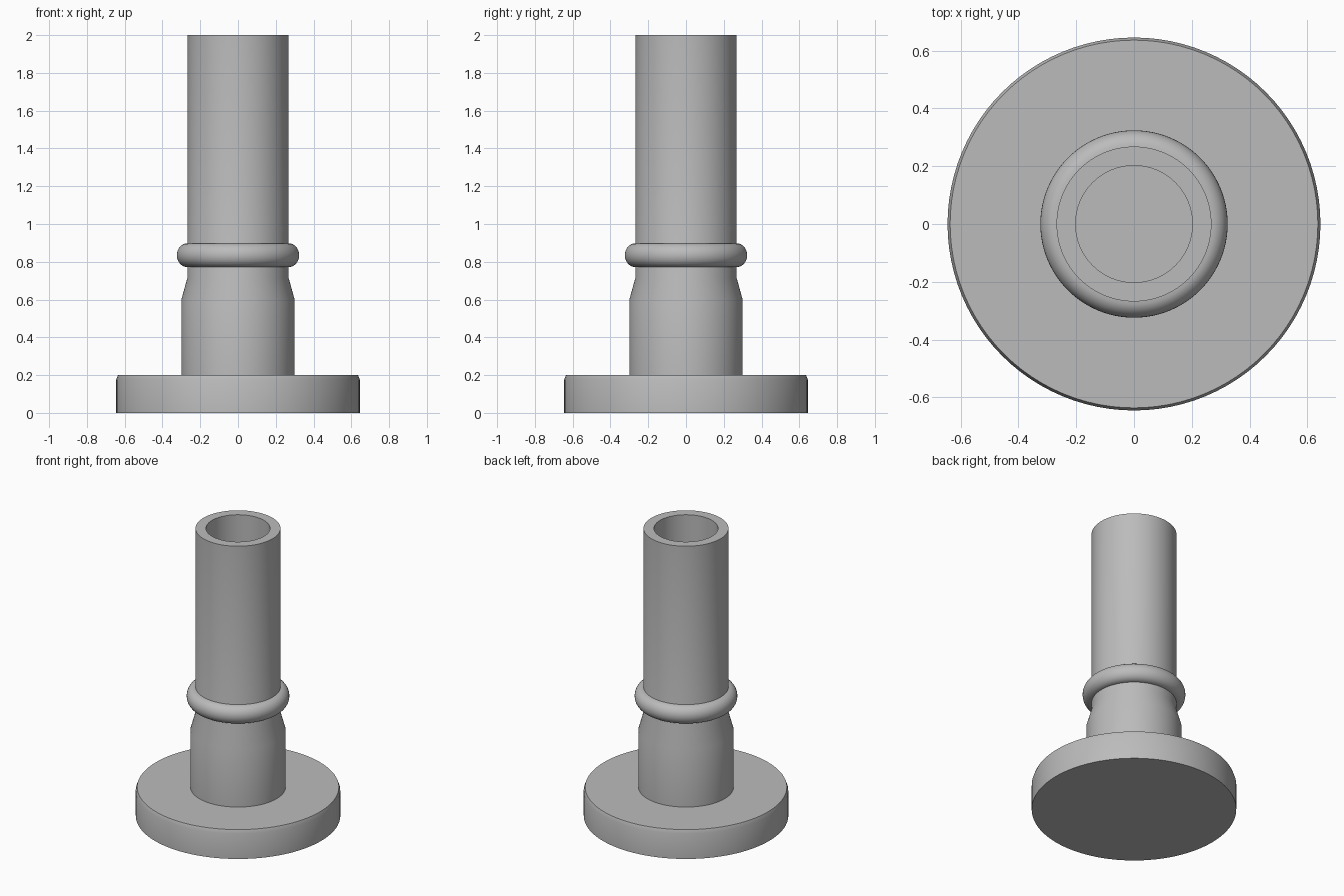
import bpy
import bmesh
import math

if "Cube" in bpy.data.objects:
    bpy.data.objects.remove(bpy.data.objects["Cube"], do_unlink=True)

SIDES = 96

grey = bpy.data.materials.new("plain grey")
grey.use_nodes = True
COLOUR = (0.5, 0.5, 0.5, 1)
grey.diffuse_color = COLOUR
grey.node_tree.nodes["Principled BSDF"].inputs["Base Color"].default_value = COLOUR


def lathe(name, profile, closed=False):
    """Spin (radius, height) points about the z axis."""
    bm = bmesh.new()
    verts = [bm.verts.new((r, 0, z)) for r, z in profile]
    pairs = list(zip(verts, verts[1:]))
    if closed:
        pairs.append((verts[-1], verts[0]))
    edges = [bm.edges.new(p) for p in pairs]
    bmesh.ops.spin(bm, geom=verts + edges, cent=(0, 0, 0), axis=(0, 0, 1),
                   angle=math.tau, steps=SIDES, use_merge=True)
    bmesh.ops.remove_doubles(bm, verts=bm.verts, dist=1e-5)
    bmesh.ops.recalc_face_normals(bm, faces=bm.faces)
    mesh = bpy.data.meshes.new(name)
    bm.to_mesh(mesh)
    bm.free()
    mesh.materials.append(grey)
    obj = bpy.data.objects.new(name, mesh)
    bpy.context.collection.objects.link(obj)
    bpy.ops.object.select_all(action="DESELECT")
    obj.select_set(True)
    bpy.context.view_layer.objects.active = obj
    bpy.ops.object.shade_smooth_by_angle(angle=math.radians(30))
    return obj


# Round foot with a slightly eased top edge
lathe("base_disc", [(0, 0), (0.645, 0), (0.645, 0.175), (0.636, 0.2), (0, 0.2)])

# Hollow tube: wide collar, tapered shoulder, straight barrel, open bore
lathe("hollow_tube", [(0.3, 0.2), (0.3, 0.6), (0.268, 0.715), (0.268, 2),
                      (0.202, 2), (0.202, 0.2)], closed=True)

# Rounded bead around the barrel
arc = [math.pi * (i / 16 - 0.5) for i in range(17)]
lathe("bead_ring", [(0.268 + 0.056 * math.cos(a), 0.835 + 0.063 * math.sin(a))
                    for a in arc], closed=True)
